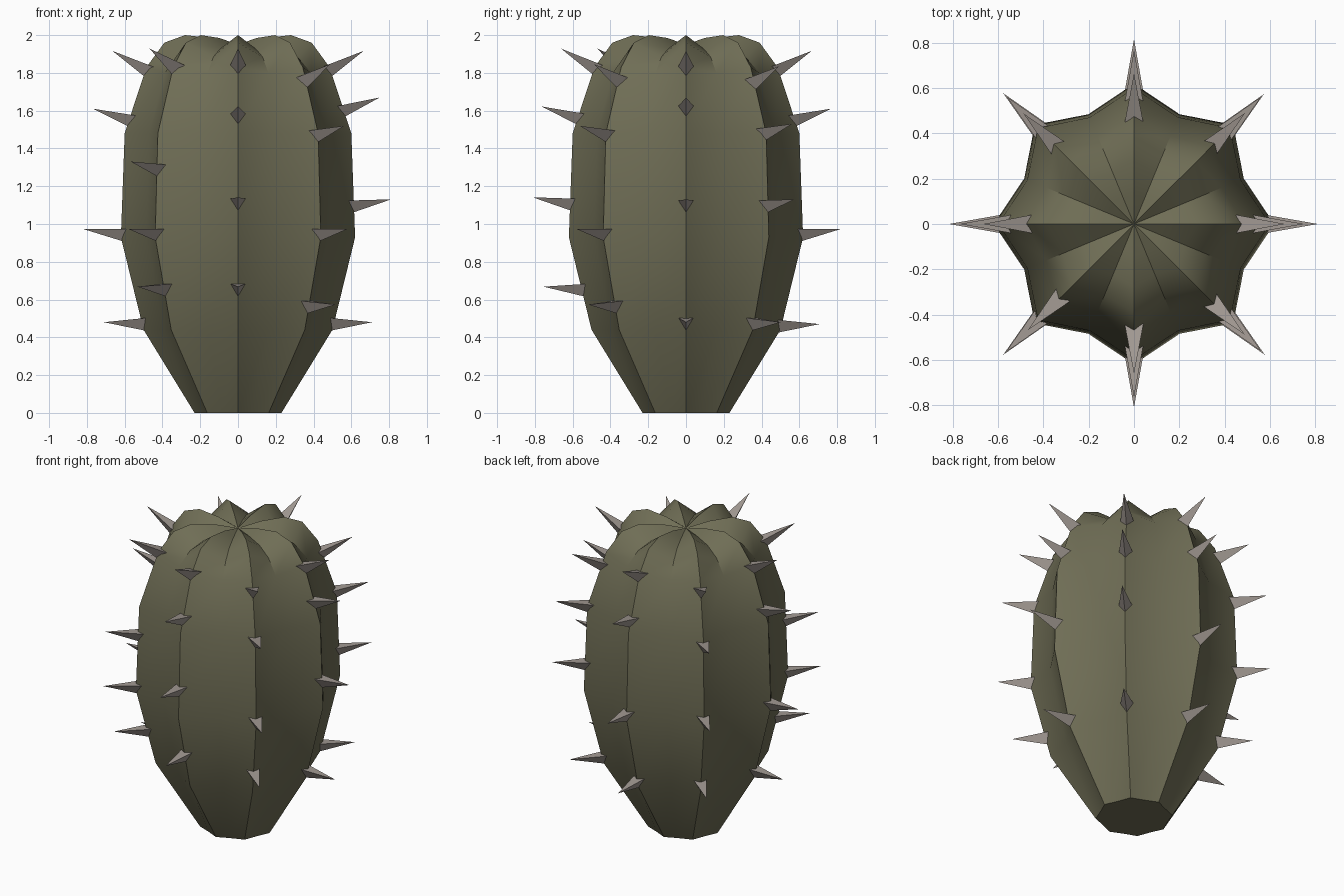
import bpy, bmesh, math
from mathutils import Vector, Matrix

if "Cube" in bpy.data.objects:
    bpy.data.objects.remove(bpy.data.objects["Cube"])


def material(name, rgb):
    m = bpy.data.materials.new(name)
    m.diffuse_color = (*rgb, 1)
    m.use_nodes = True
    m.node_tree.nodes["Principled BSDF"].inputs["Base Color"].default_value = m.diffuse_color
    return m


green = material("olive green", (0.16, 0.155, 0.092))
grey = material("spine grey", (0.36, 0.32, 0.29))


def finish(bm, name, mat):
    bmesh.ops.recalc_face_normals(bm, faces=bm.faces)
    me = bpy.data.meshes.new(name)
    bm.to_mesh(me)
    bm.free()
    me.materials.append(mat)
    ob = bpy.data.objects.new(name, me)
    bpy.context.collection.objects.link(ob)
    return ob


# Ribbed body: ridge and valley profiles (radius, z) alternate around the axis
ridge = [(0.23, 0), (0.50, 0.44), (0.62, 0.93), (0.60, 1.48), (0.485, 1.83),
         (0.39, 1.96), (0.28, 2.0), (0.14, 1.985)]
valley = [(0.21, 0), (0.425, 0.44), (0.525, 0.93), (0.51, 1.48), (0.42, 1.80),
          (0.34, 1.885), (0.24, 1.93), (0.12, 1.945)]
N = 16
bm = bmesh.new()
rings = []
for rp, vp in zip(ridge, valley):
    ring = []
    for i in range(N):
        r, z = vp if i % 2 else rp
        a = 2 * math.pi * i / N
        ring.append(bm.verts.new((r * math.cos(a), r * math.sin(a), z)))
    rings.append(ring)
for lo, hi in zip(rings, rings[1:]):
    for i in range(N):
        j = (i + 1) % N
        bm.faces.new((lo[i], lo[j], hi[j], hi[i]))
pole = bm.verts.new((0, 0, 1.95))
for i in range(N):
    bm.faces.new((rings[-1][i], rings[-1][(i + 1) % N], pole))
bm.faces.new(rings[0][::-1])
body = finish(bm, "cactus_body", green)
bpy.context.view_layer.objects.active = body
body.select_set(True)
bpy.ops.object.shade_smooth_by_angle(angle=math.radians(30))


# Spines: three-sided pyramids along each ridge, pitched upward near the top
def interp(pts, z):
    for (z0, v0), (z1, v1) in zip(pts, pts[1:]):
        if z <= z1:
            return v0 + (v1 - v0) * (z - z0) / (z1 - z0)
    return pts[-1][1]


radius_at = [(z, r) for r, z in ridge[:6]]
pitch_at = [(0, 0), (0.5, 0), (0.96, 0.1), (1.5, 0.22), (1.82, 0.48), (2, 0.5)]
heights = {
    0: (1.81, 1.60, 1.10, 0.48), 45: (1.74, 1.48, 1.10, 0.48),
    90: (1.81, 1.55, 0.95, 0.47), 135: (1.75, 1.44, 0.96, 0.49),
    180: (1.81, 1.55, 0.95, 0.48), 225: (1.82, 1.29, 0.95, 0.66),
    270: (1.82, 1.56, 1.11, 0.66), 315: (1.75, 1.47, 0.95, 0.57),
}
bm = bmesh.new()
for deg, zs in heights.items():
    turn = Matrix.Rotation(math.radians(deg), 4, 'Z')
    for z in zs:
        p, c = interp(pitch_at, z), Vector((interp(radius_at, z) - 0.035, 0, z))
        out = Vector((math.cos(p), 0, math.sin(p)))
        up = Vector((-math.sin(p), 0, math.cos(p)))
        side = Vector((0, 1, 0))
        base = []
        for k in range(3):
            a = math.radians(-90 + 120 * k)
            base.append(bm.verts.new(
                turn @ (c + 0.048 * (math.cos(a) * side + math.sin(a) * up))))
        tip = bm.verts.new(turn @ (c + 0.235 * out))
        for k in range(3):
            bm.faces.new((base[k], base[(k + 1) % 3], tip))
        bm.faces.new(base[::-1])
finish(bm, "spines", grey)
